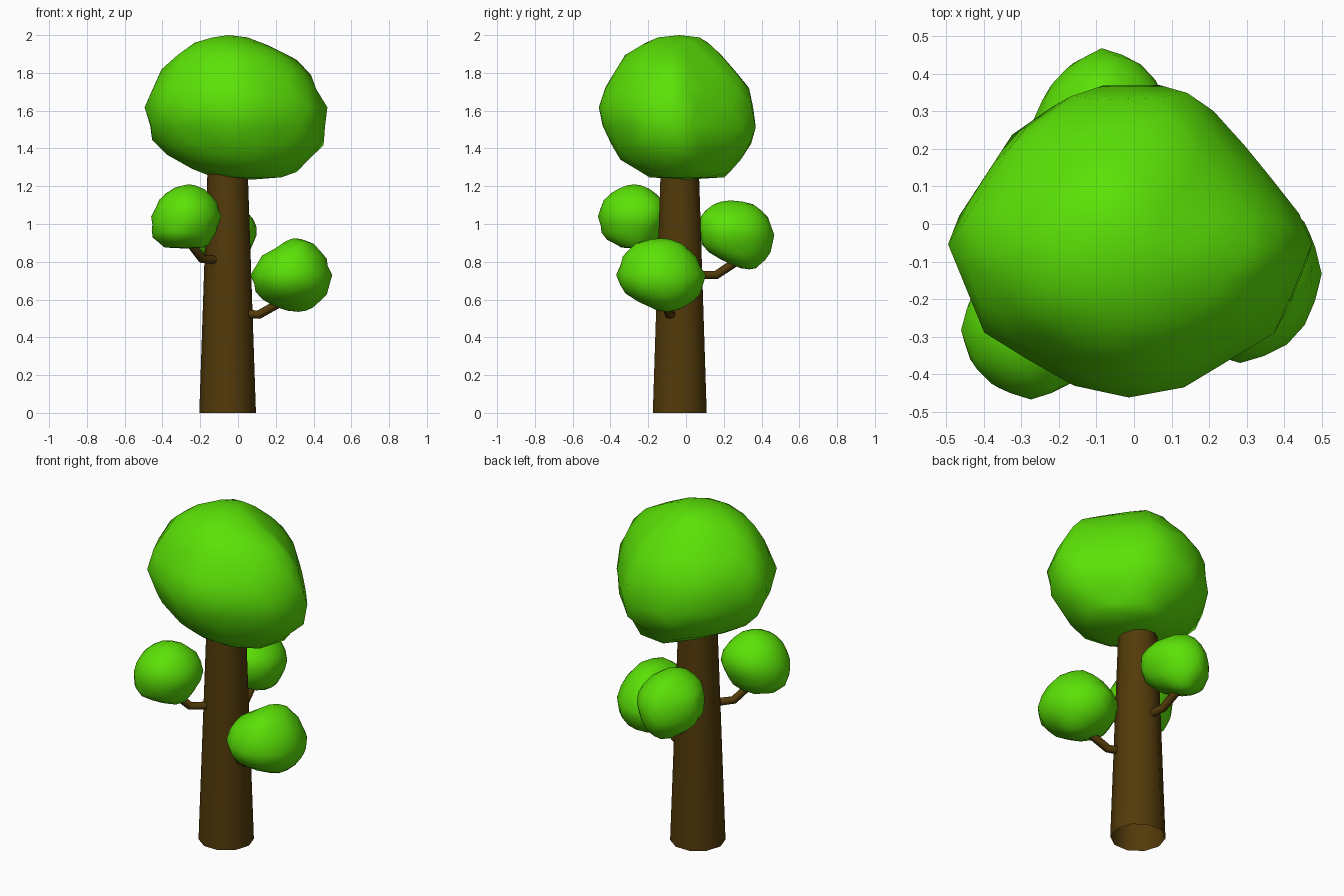
import bpy, bmesh, math
from mathutils import Matrix, Vector

if "Cube" in bpy.data.objects:
    bpy.data.objects.remove(bpy.data.objects["Cube"])


def material(name, rgb):
    m = bpy.data.materials.new(name)
    m.diffuse_color = (*rgb, 1)
    m.use_nodes = True
    m.node_tree.nodes["Principled BSDF"].inputs["Base Color"].default_value = m.diffuse_color
    return m


LEAF = material("leaf_green", (0.105, 0.76, 0.002))
BARK = material("bark_brown", (0.085, 0.043, 0.003))


def finish(name, bm, mat):
    me = bpy.data.meshes.new(name)
    bm.to_mesh(me)
    bm.free()
    me.materials.append(mat)
    ob = bpy.data.objects.new(name, me)
    bpy.context.collection.objects.link(ob)
    bpy.context.view_layer.objects.active = ob
    ob.select_set(True)
    bpy.ops.object.shade_smooth_by_angle(angle=math.radians(50))
    ob.select_set(False)
    return ob


def extents(rows, z):
    """Interpolated xmin, xmax, ymin, ymax at height z."""
    for a, b in zip(rows, rows[1:]):
        if z <= b[0]:
            t = max(0, (z - a[0]) / (b[0] - a[0]))
            return [p + (q - p) * t for p, q in zip(a[1:], b[1:])]
    return rows[-1][1:]


def plan_point(outline, dx, dy):
    """Where the direction (dx, dy) meets the counter-clockwise plan outline."""
    for (ax, ay), (bx, by) in zip(outline, outline[1:] + outline[:1]):
        ca, cb = ax * dy - ay * dx, bx * dy - by * dx
        if ca >= 0 >= cb and ca - cb > 1e-9:
            t = ca / (ca - cb)
            x, y = ax + (bx - ax) * t, ay + (by - ay) * t
            if x * dx + y * dy > 0:
                return x, y
    return dx, dy


def ring(diagonals, n=12):
    """Round plan outline pulled in or out along the four diagonals, starting at +x+y."""
    pts = []
    for k in range(n):
        a = 2 * math.pi * k / n
        w = math.sin(2 * a) ** 2
        r = 1 + (diagonals[int(4 * k / n)] - 1) * w
        pts.append((1.02 * r * math.cos(a), 1.02 * r * math.sin(a)))
    return pts


def foliage(name, rows, outline):
    """Low-poly sphere shaped to a lopsided front, side and plan profile."""
    bm = bmesh.new()
    bmesh.ops.create_icosphere(bm, subdivisions=3, radius=1)
    z0, z1 = rows[0][0], rows[-1][0]
    for v in bm.verts:
        u = v.co.copy()
        r = math.hypot(u.x, u.y)
        z = z0 + (z1 - z0) * (u.z + 1) / 2
        xa, xb, ya, yb = extents(rows, z)
        dx, dy = plan_point(outline, u.x / r, u.y / r) if r > 1e-4 else (0, 0)
        v.co = ((xa + xb) / 2 + dx * (xb - xa) / 2,
                (ya + yb) / 2 + dy * (yb - ya) / 2, z)
    finish(name, bm, LEAF)


def branch(name, points, radius=0.023, sides=8):
    """Bent tube through the given points."""
    pts = [Vector(p) for p in points]
    bm = bmesh.new()
    rings = []
    for i, p in enumerate(pts):
        d = (pts[min(i + 1, len(pts) - 1)] - pts[max(i - 1, 0)]).normalized()
        side = d.cross(Vector((0, 0, 1))).normalized()
        up = side.cross(d)
        angles = [2 * math.pi * k / sides for k in range(sides)]
        rings.append([bm.verts.new(p + radius * (side * math.cos(a) + up * math.sin(a)))
                      for a in angles])
    for a, b in zip(rings, rings[1:]):
        for k in range(sides):
            n = (k + 1) % sides
            bm.faces.new((a[k], a[n], b[n], b[k]))
    bmesh.ops.recalc_face_normals(bm, faces=bm.faces)
    finish(name, bm, BARK)


# Tapered ten-sided trunk, open at both ends
bm = bmesh.new()
bmesh.ops.create_cone(bm, cap_ends=False, segments=10, radius1=0.15, radius2=0.107, depth=1.27,
                      matrix=Matrix.Translation((-0.055, -0.033, 0.635))
                      @ Matrix.Rotation(math.pi / 2, 4, 'Z'))
finish("trunk", bm, BARK)

# Crown: rows of height, xmin, xmax, ymin, ymax
foliage("crown", [
    (1.235, -.10, .25, -.19, .20), (1.33, -.34, .39, -.34, .28),
    (1.47, -.48, .485, -.42, .37), (1.60, -.50, .475, -.465, .355),
    (1.72, -.475, .43, -.425, .33), (1.85, -.385, .34, -.35, .225),
    (1.91, -.33, .24, -.31, .17), (1.98, -.19, .08, -.19, .10),
    (2.00, -.10, .00, -.10, .03)],
    [(1.01, 0), (.67, .54), (.31, 1.01), (-.27, 1.01), (-.66, .69),
     (-1.01, .04), (-.79, -.6), (-.18, -1.01), (.22, -1), (.82, -.57)])

# Side clumps
foliage("left_clump", [
    (.87, -.38, -.17, -.34, -.20), (.93, -.45, -.13, -.44, -.14),
    (1.03, -.46, -.09, -.465, -.10), (1.11, -.43, -.11, -.45, -.11),
    (1.18, -.37, -.17, -.38, -.18), (1.21, -.28, -.24, -.30, -.25)],
    ring((1.13, 1, .97, .97)))
foliage("right_clump", [
    (.535, .28, .36, -.14, -.06), (.58, .15, .43, -.24, .03),
    (.65, .09, .485, -.345, .09), (.73, .07, .495, -.365, .10),
    (.82, .11, .465, -.34, .06), (.90, .24, .395, -.27, -.02),
    (.925, .28, .32, -.16, -.10)],
    ring((1, .97, 1, 1)))
foliage("back_clump", [
    (.76, -.12, -.04, .30, .37), (.81, -.20, .03, .19, .42),
    (.87, -.26, .07, .09, .46), (.97, -.27, .105, .07, .465),
    (1.05, -.24, .065, .08, .425), (1.11, -.15, -.02, .15, .36),
    (1.125, -.11, -.07, .21, .26)],
    ring((.98, .87, 1, 1.12)))

# Bent branches holding the side clumps
branch("left_branch", [(-.12, -.11, .81), (-.19, -.18, .815), (-.27, -.26, .92)])
branch("right_branch", [(.03, -.07, .525), (.11, -.09, .52), (.27, -.12, .61)])
branch("back_branch", [(-.06, .05, .73), (-.07, .16, .73), (-.09, .28, .81)])
